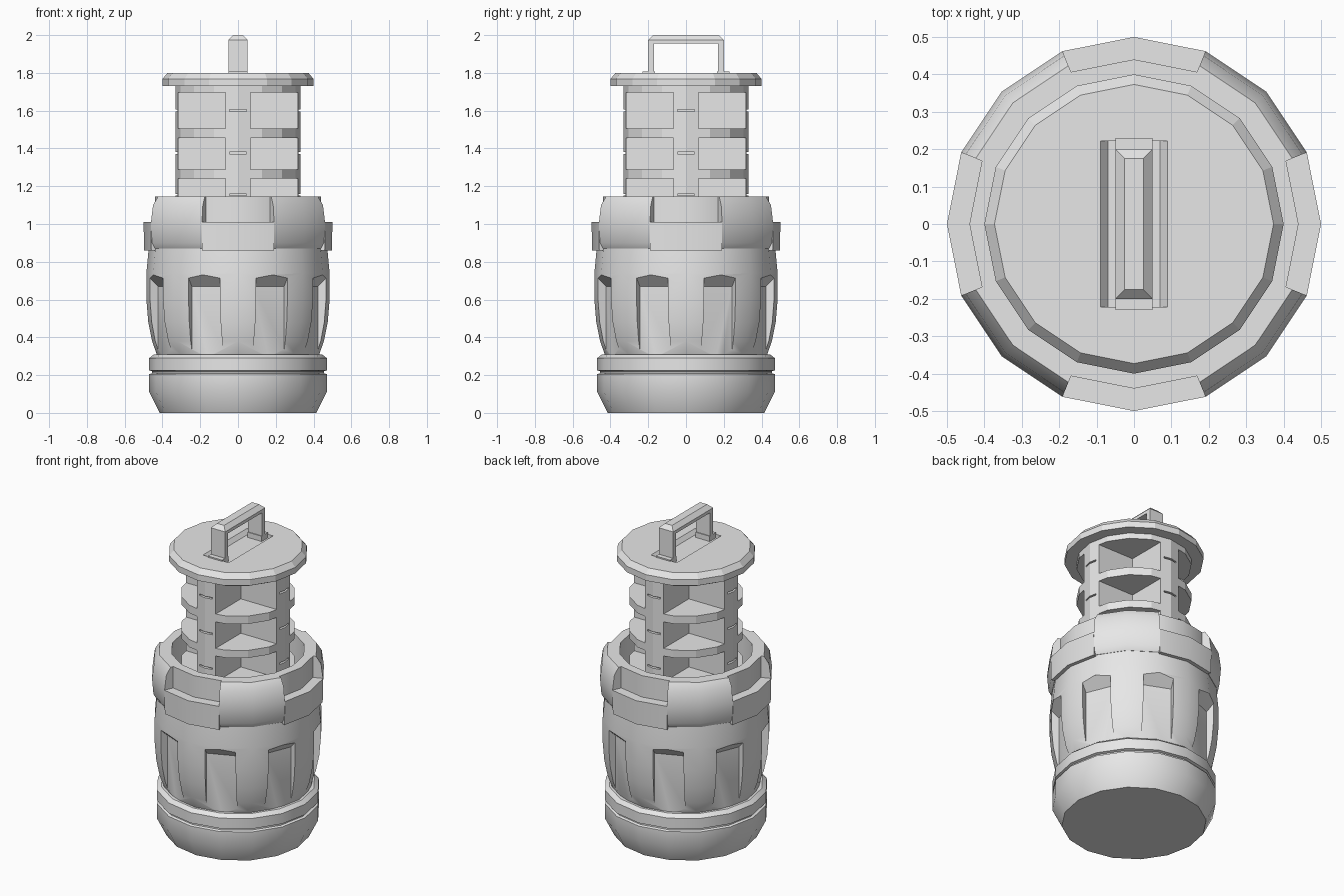
import bpy, bmesh, math
from mathutils import Matrix, Vector

if "Cube" in bpy.data.objects:
    bpy.data.objects.remove(bpy.data.objects["Cube"])

SIDES = 16
STEP = 2 * math.pi / SIDES

grey = bpy.data.materials.new("plain grey")
grey.diffuse_color = (0.8, 0.8, 0.8, 1)
grey.use_nodes = True
grey.node_tree.nodes["Principled BSDF"].inputs["Base Color"].default_value = grey.diffuse_color


def finish(name, bm, smooth=False):
    bmesh.ops.recalc_face_normals(bm, faces=bm.faces)
    mesh = bpy.data.meshes.new(name)
    bm.to_mesh(mesh)
    bm.free()
    mesh.materials.append(grey)
    ob = bpy.data.objects.new(name, mesh)
    bpy.context.collection.objects.link(ob)
    if smooth:
        shade(ob)
    return ob


def activate(ob):
    bpy.ops.object.select_all(action='DESELECT')
    ob.select_set(True)
    bpy.context.view_layer.objects.active = ob


def shade(ob):
    activate(ob)
    bpy.ops.object.shade_smooth_by_angle(angle=math.radians(30))


def lathe(name, profile, smooth=False):
    """Turn an open (radius, height) profile that starts and ends on the axis."""
    bm = bmesh.new()
    vs = [bm.verts.new((r, 0, z)) for r, z in profile]
    es = [bm.edges.new(p) for p in zip(vs, vs[1:])]
    bmesh.ops.spin(bm, geom=vs + es, cent=(0, 0, 0), axis=(0, 0, 1),
                   angle=2 * math.pi, steps=SIDES)
    bmesh.ops.remove_doubles(bm, verts=bm.verts, dist=1e-4)
    return finish(name, bm, smooth)


def add_arc(bm, profile, first):
    """Add a solid two-facet arc with a closed (radius, height) section."""
    rings = []
    for i in range(first, first + 3):
        a = i * STEP
        rings.append([bm.verts.new((r * math.cos(a), r * math.sin(a), z)) for r, z in profile])
    n = len(profile)
    for a, b in zip(rings, rings[1:]):
        for j in range(n):
            k = (j + 1) % n
            bm.faces.new((a[j], a[k], b[k], b[j]))
    bm.faces.new(rings[0])
    bm.faces.new(rings[-1][::-1])


def add_prism(bm, points, half, turn=0.0):
    """Add an (x, z) outline extruded along y by +-half, turned about z."""
    rot = Matrix.Rotation(turn, 3, 'Z')
    a, b = [[bm.verts.new(rot @ Vector((x, y, z))) for x, z in points] for y in (-half, half)]
    bm.faces.new(a)
    bm.faces.new(b[::-1])
    for j in range(len(points)):
        k = (j + 1) % len(points)
        bm.faces.new((a[j], b[j], b[k], a[k]))


def add_box(bm, x0, x1, y0, y1, z0, z1, turn=0.0):
    m = (Matrix.Rotation(turn, 4, 'Z')
         @ Matrix.Translation(((x0 + x1) / 2, (y0 + y1) / 2, (z0 + z1) / 2))
         @ Matrix.Diagonal((x1 - x0, y1 - y0, z1 - z0, 1)))
    bmesh.ops.create_cube(bm, size=1, matrix=m)


def cut(ob, bm):
    """Subtract the cutter mesh from the object."""
    cutter = finish("cutter", bm)
    cutter.hide_render = True
    mod = ob.modifiers.new("cut", 'BOOLEAN')
    mod.operation = 'DIFFERENCE'
    mod.solver = 'EXACT'
    mod.object = cutter
    activate(ob)
    bpy.ops.object.modifier_apply(modifier=mod.name)
    bpy.data.objects.remove(cutter, do_unlink=True)


# Base cap with a thin groove below its collar
lathe("base_cap", [(0, 0), (.415, 0), (.47, .11), (.47, .205), (.455, .21), (.455, .22),
                   (.47, .225), (.47, .29), (.445, .31), (0, .31)], smooth=True)

# Main body: rounded hull with an open cup at the top
body = lathe("body", [(0, .28), (.41, .28), (.43, .31), (.455, .38), (.475, .48), (.485, .6),
                      (.485, .74), (.472, .88), (.44, .92), (.44, 1.145), (.385, 1.145),
                      (.385, .9), (0, .9)])
slots = bmesh.new()
for i in range(8):
    add_prism(slots, [(.422, .25), (.422, .67), (.484, .73), (.6, .73), (.6, .25)],
              .09, STEP * (1 + 2 * i))
cut(body, slots)
shade(body)

# Crown: low arcs facing the four sides, tall chamfered blocks on the diagonals
low, tall = bmesh.new(), bmesh.new()
for i in range(4):
    add_arc(low, [(.44, .86), (.497, .86), (.5, 1.01), (.44, 1.01)], 4 * i - 1)
    add_arc(tall, [(.44, .87), (.475, .87), (.492, .9), (.5, 1.0), (.487, 1.1),
                   (.458, 1.145), (.44, 1.145)], 4 * i + 1)
finish("crown_low_arcs", low, smooth=True)
finish("crown_tall_blocks", tall, smooth=True)

# Inner column: four pillars on a cross core, joined by discs
column = lathe("column", [(0, .89), (.33, .89), (.33, 1.74), (0, 1.74)])
pockets = bmesh.new()
slits = bmesh.new()
for i in range(4):
    turn = i * math.pi / 2
    for z0, z1 in ((1.075, 1.24), (1.288, 1.455), (1.505, 1.695)):
        add_box(pockets, .066, .6, .066, .6, z0, z1, turn)
    for z in (1.155, 1.375, 1.6):
        add_box(slits, .31, .4, -.045, .045, z - .005, z + .005, turn)
cut(column, pockets)
cut(column, slits)

# Lid with a sloped trough around the handle
lid = lathe("lid", [(0, 1.73), (.4, 1.73), (.4, 1.768), (.373, 1.8), (0, 1.8)])
trough = bmesh.new()
add_prism(trough, [(-.07, 1.775), (.07, 1.775), (.09, 1.8), (.098, 1.81),
                   (-.098, 1.81), (-.09, 1.8)], .222)
cut(lid, trough)

# Handle: upright loop with chamfered top, set on two small feet
bm = bmesh.new()
add_prism(bm, [(-.2, 1.77), (-.2, 2), (.2, 2), (.2, 1.77), (.17, 1.77), (.17, 1.955),
               (-.17, 1.955), (-.17, 1.77)], .05, math.pi / 2)
top = [e for e in bm.edges if all(v.co.z > 1.99 for v in e.verts)]
bmesh.ops.bevel(bm, geom=top, offset=.025, segments=1, affect='EDGES')
finish("handle", bm)
feet = bmesh.new()
for i in range(2):
    add_box(feet, -.05, .05, .165, .23, 1.77, 1.808, i * math.pi)
finish("handle_feet", feet)
